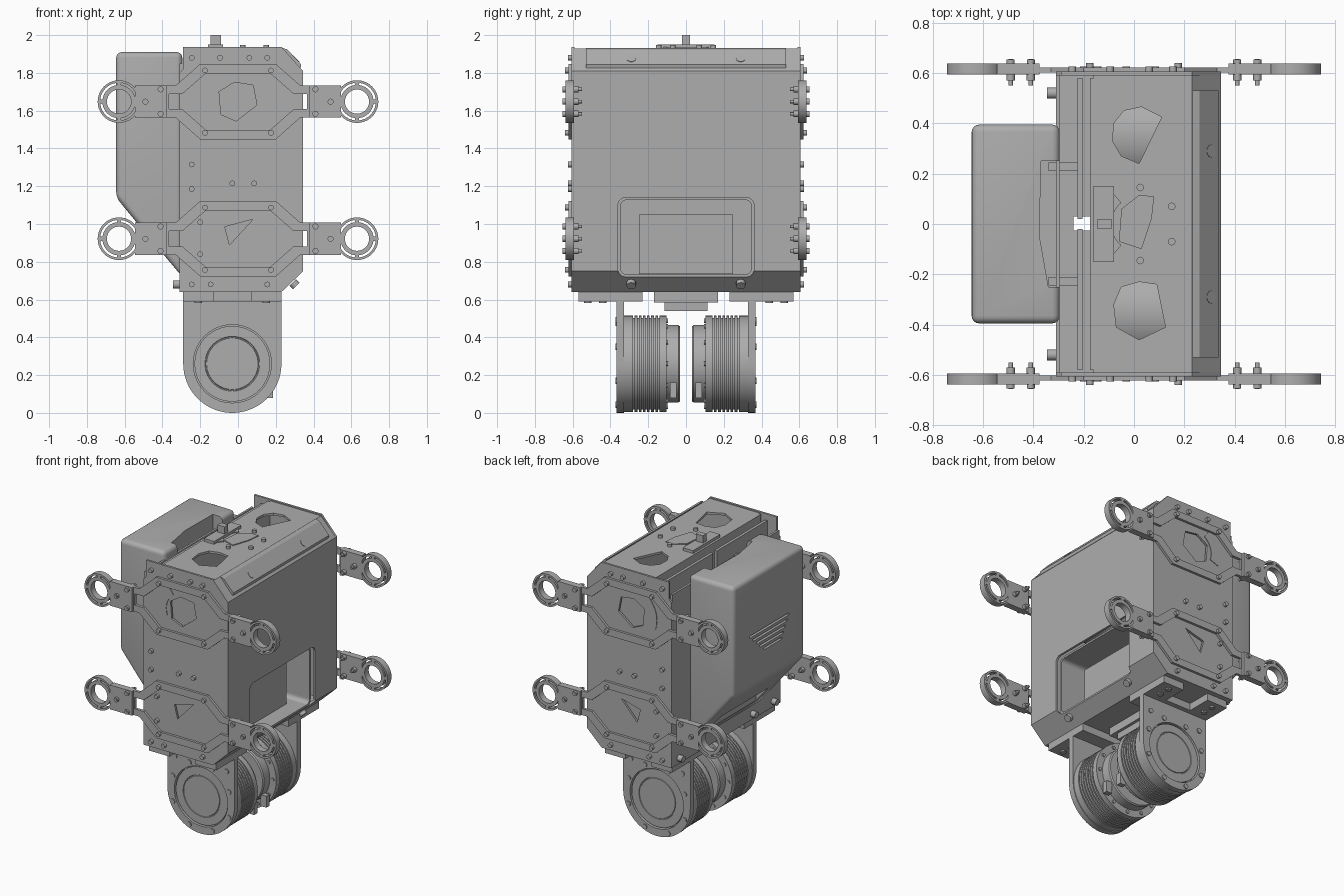
import bpy, bmesh
from math import cos, sin, pi, radians
from mathutils import Vector

cube = bpy.data.objects.get("Cube")
if cube:
    bpy.data.objects.remove(cube)

grey = bpy.data.materials.new("machined grey")
grey.use_nodes = True
grey.diffuse_color = (0.42, 0.42, 0.42, 1)
grey.node_tree.nodes["Principled BSDF"].inputs["Base Color"].default_value = (0.42, 0.42, 0.42, 1)


def finish(name, bm, smooth=False):
    bmesh.ops.recalc_face_normals(bm, faces=bm.faces)
    me = bpy.data.meshes.new(name)
    bm.to_mesh(me)
    bm.free()
    ob = bpy.data.objects.new(name, me)
    bpy.context.collection.objects.link(ob)
    me.materials.append(grey)
    if smooth:
        activate(ob)
        bpy.ops.object.shade_smooth_by_angle(angle=radians(35))
    return ob


def activate(ob):
    bpy.ops.object.select_all(action='DESELECT')
    bpy.context.view_layer.objects.active = ob
    ob.select_set(True)


def place(p, d, axis):
    return {'x': (d, p[0], p[1]), 'y': (p[0], d, p[1]), 'z': (p[0], p[1], d)}[axis]


def prism(name, pts, axis, a, b, smooth=False):
    bm = bmesh.new()
    lo, hi = ([bm.verts.new(place(p, d, axis)) for p in pts] for d in (a, b))
    bm.faces.new(lo)
    bm.faces.new(hi)
    for i in range(len(pts)):
        j = (i + 1) % len(pts)
        bm.faces.new((lo[i], lo[j], hi[j], hi[i]))
    return finish(name, bm, smooth)


def frame(name, outer, inner, axis, a, b, smooth=False):
    bm = bmesh.new()
    loops = [[bm.verts.new(place(p, d, axis)) for p in pts]
             for pts, d in ((outer, a), (outer, b), (inner, b), (inner, a))]
    n = len(outer)
    for k in range(4):
        u, v = loops[k], loops[(k + 1) % 4]
        for i in range(n):
            bm.faces.new((u[i], u[(i + 1) % n], v[(i + 1) % n], v[i]))
    return finish(name, bm, smooth)


def box(name, x0, x1, y0, y1, z0, z1):
    return prism(name, [(x0, y0), (x1, y0), (x1, y1), (x0, y1)], 'z', z0, z1)


def arc(cx, cy, r, a0=0, a1=360, n=40):
    steps = n if a1 - a0 == 360 else n - 1
    return [(cx + r * cos(radians(a0 + (a1 - a0) * i / steps)),
             cy + r * sin(radians(a0 + (a1 - a0) * i / steps))) for i in range(n)]


def rounded(x0, x1, y0, y1, r):
    corners = ((x1 - r, y1 - r), (x0 + r, y1 - r), (x0 + r, y0 + r), (x1 - r, y0 + r))
    return [p for i, c in enumerate(corners) for p in arc(*c, r, 90 * i, 90 * i + 90, 6)]


def sector(cx, cy, r0, r1, a0, a1):
    return arc(cx, cy, r1, a0, a1, 12) + arc(cx, cy, r0, a0, a1, 12)[::-1]


def lathe(name, profile, cx, cz, n=56):
    bm = bmesh.new()
    rings = [[bm.verts.new((x, y, z)) for x, z in arc(cx, cz, r, n=n)] for y, r in profile]
    for u, v in zip(rings, rings[1:]):
        for i in range(n):
            bm.faces.new((u[i], u[(i + 1) % n], v[(i + 1) % n], v[i]))
    bm.faces.new(rings[0])
    bm.faces.new(rings[-1])
    return finish(name, bm, True)


def screws(name, spots, r, length):
    # Each spot is a base point with the direction the head points in
    bm = bmesh.new()
    for pos, way in spots:
        d = Vector(way).normalized()
        m = d.to_track_quat('Z', 'Y').to_matrix().to_4x4()
        m.translation = Vector(pos) + d * length / 2
        bmesh.ops.create_cone(bm, cap_ends=True, segments=12, radius1=r, radius2=r, depth=length, matrix=m)
    return finish(name, bm, True)


def cut(ob, *cutters):
    activate(ob)
    for c in cutters:
        c.hide_render = True
        m = ob.modifiers.new("cut", 'BOOLEAN')
        m.operation, m.solver, m.object = 'DIFFERENCE', 'EXACT', c
        bpy.ops.object.modifier_apply(modifier=m.name)
        bpy.data.objects.remove(c)


# Folded shell: top, chamfers, right wall and floor
shell = prism("body_shell", [(-.16, 1.93), (.23, 1.93), (.345, 1.81), (.345, .75), (.23, .64), (-.31, .64),
                             (-.31, .655), (.224, .655), (.33, .757), (.33, 1.804), (.224, 1.915),
                             (-.16, 1.915)], 'y', -.592, .592)
window = rounded(-.36, .36, .72, 1.14, .04)
cut(shell, prism("window_cutter", window, 'x', .2, .5),
    prism("top_hole_cutter", [(-.08, .4), (-.04, .45), (.03, .465), (.11, .425), (.02, .24), (-.05, .27),
                              (-.085, .33)], 'z', 1.8, 2),
    prism("top_hole_cutter", [(-.08, -.32), (-.05, -.25), (.02, -.23), (.09, -.24), (.125, -.41),
                              (.02, -.46), (-.07, -.41)], 'z', 1.8, 2),
    box("floor_slot_cutter", -.24, -.165, -.025, .03, .5, .8))
frame("window_tray", window, rounded(-.345, .345, .733, 1.127, .03), 'x', .04, .312)
box("window_tray_back", .03, .045, -.36, .36, .72, 1.14)
box("inner_module", .045, .2, -.25, .25, .735, 1.05)
prism("chamfer_rail", [(.235, 1.932), (.26, 1.925), (.335, 1.845), (.33, 1.82)], 'y', -.53, .53)
prism("top_cover", [(-.06, -.07), (-.05, .06), (.02, .115), (.08, .11), (.07, .02), (.03, -.1)], 'z', 1.93, 1.936)
prism("top_arc_cover", sector(.02, 0, .11, .17, 130, 230), 'z', 1.93, 1.937)

# Back wall and the thin plates behind the top opening
box("back_plate", -.31, -.295, -.592, .592, .64, 1.85)
for y in (-.3, .3):
    box("inner_plate", -.225, -.205, y - .28, y + .28, .7, 1.9)
box("top_flange", -.175, -.16, -.58, .58, 1.6, 1.93)
for s in (-1, 1):
    box("handle_post", -.34, -.22, s * .21, s * .245, 1.72, 1.8)
    prism("inner_drum", arc(s * .35, 1.6, .22), 'x', -.13, .2, True)

# Small connector on top
box("connector_foot", -.16, -.08, -.15, .15, 1.93, 1.95)
box("connector_stem", -.145, -.09, -.02, .02, 1.95, 2)

# Rear pack
pack = prism("rear_pack", [(-.295, 1.91), (-.645, 1.91), (-.645, 1.14), (-.53, 1), (-.295, .72)], 'y', -.395, .395)
bev = pack.modifiers.new("round", 'BEVEL')
bev.width, bev.segments = .03, 4
activate(pack)
bpy.ops.object.modifier_apply(modifier=bev.name)
cut(pack, prism("notch_cutter", [(-.37, .25), (-.375, -.05), (-.34, -.25), (-.2, -.25), (-.2, .25)], 'z', 1.55, 2),
    prism("lower_hatch_cutter", [(-.48, .85), (-.44, .94), (-.36, .85), (-.36, .7)], 'y', -.26, .26),
    *[box("vent_cutter", -.7, -.62, -.22 + i * .02, .22 - i * .04, 1.49 - i * .035, 1.505 - i * .035)
      for i in range(5)])
activate(pack)
bpy.ops.object.shade_smooth_by_angle(angle=radians(35))


def quadrants(pts, cz):
    turn = pts + [(-x, z) for x, z in pts[::-1]]
    turn += [(-x, -z) for x, z in pts] + [(x, -z) for x, z in pts[::-1]]
    return [(x, z + cz) for x, z in turn]


face_screws = [(-.245, 1.88), (-.095, 1.88), (.06, 1.88), (.155, 1.88), (-.245, 1.315), (-.245, 1.185),
               (-.03, 1.215), (.085, 1.215), (-.2, 1.01), (-.2, .84), (-.245, .68), (-.145, .68), (.155, .68)]
for s in (-1, 1):
    # End plates with access openings
    end = prism("end_plate", [(-.29, 1.938), (.23, 1.938), (.345, 1.81), (.345, .75), (.23, .64), (-.31, .64),
                              (-.31, 1.8), (-.29, 1.82)], 'y', s * .59, s * .605)
    cut(end, prism("port_cutter", [(-.1, 1.7), (-.02, 1.75), (.08, 1.735), (.1, 1.63), (-.01, 1.545),
                                   (-.09, 1.58)], 'y', s * .5, s * .7),
        prism("slit_cutter", [(-.07, .985), (.08, 1.025), (-.045, .89)], 'y', s * .5, s * .7))
    prism("port_backing", arc(0, 1.645, .16), 'y', s * .56, s * .575)
    box("slit_backing", -.1, .1, s * .56, s * .575, .86, 1.05)
    prism("port_arc_cover", sector(0, 1.645, .13, .2, 125, 200), 'y', s * .6, s * .609)
    way = (0, s, 0)
    screws("end_plate_screws", [((x, s * .6, z), way) for x, z in face_screws], .015, .025)
    for cz in (1.648, .922):
        # Octagonal bands, arms and ring guides
        frame("arm_band", quadrants([(.39, .085), (.33, .085), (.2, .2)], cz),
              quadrants([(.365, .04), (.295, .04), (.17, .15)], cz), 'y', s * .602, s * .622)
        screws("band_screws", [((x, s * .615, cz + z), way) for x in (-.175, .175) for z in (-.165, .165)],
               .015, .025)
        for t in (-1, 1):
            box("ring_arm", t * .375, t * .545, s * .593, s * .638, cz - .085, cz + .085)
            spots = [(.41, -.065), (.41, .065), (.49, 0)]
            screws("arm_bolts", [((t * x, s * .55, cz + z), way) for x, z in spots], .009, .105)
            screws("arm_bolt_heads", [((t * x, s * .635, cz + z), way) for x, z in spots], .016, .018)
            screws("arm_nuts", [((t * x, s * .57, cz + z), way) for x, z in spots], .017, .025)
            cx = t * .63
            for r1, r0 in ((.113, .1), (.088, .064)):
                frame("ring_guide", arc(cx, cz, r1), arc(cx, cz, r0), 'y', s * .593, s * .638, True)
            for a in (0, 90, 180, 270):
                prism("ring_spoke", sector(cx, cz, .086, .102, a - 7, a + 7), 'y', s * .593, s * .638)

    # Hanging wheel brackets
    cx, cz = -.03, .26
    plate = prism("wheel_bracket", [(.23, .62)] + [(-.29, .62)] + arc(cx, cz, .26, 180, 360, 32),
                  'y', s * .327, s * .367, True)
    cut(plate, prism("hub_cutter", arc(cx, cz, .207), 'y', s * .2, s * .5))
    lathe("hub_cap", [(s * .31, .2), (s * .357, .2), (s * .357, .145), (s * .353, .143), (s * .353, .138),
                      (s * .357, .136)], cx, cz)
    for x0, x1 in ((-.29, -.13), (.07, .23)):
        box("bracket_flange", x0, x1, s * .23, s * .57, .59, .64)
    box("bracket_bridge", -.13, .07, s * .23, s * .4, .59, .64)
    screws("bracket_screws", [((x, s * .36, z), way) for x, z in
                              arc(cx, cz, .235, 22.5, 382.5, 8) + [(-.23, .49), (.17, .49)]], .017, .014)
    screws("flange_screws", [((x, s * y, .595), (0, 0, -1)) for x in (-.21, .15) for y in (.44, .52)], .02, .014)

    # Grooved wheel drum with a stepped inner hub
    profile = [(.33, .24), (.33, .255), (.285, .255)]
    for i in range(7):
        y = .28 - i * .022
        profile += [(y, .255), (y, .243), (y - .008, .243), (y - .008, .255)]
    profile += [(.102, .255), (.102, .205), (.04, .205), (.032, .198), (.032, .1)]
    lathe("wheel_drum", [(s * y, r) for y, r in profile], cx, cz)
    box("hub_socket", cx + .17, cx + .215, s * .05, s * .085, .08, .16)
    screws("hub_screws", [((x, s * .11, z), (0, -s, 0)) for x, z in arc(cx, cz, .228, n=12)], .012, .015)

# Block between the brackets
box("centre_mount", -.12, .06, -.17, .17, .585, .64)
box("centre_mount_block", -.1, .04, -.115, .115, .54, .59)

# Loose screws on the top, chamfers and rear foot
screws("top_screws", [((x, y, 1.925), (0, 0, 1)) for x, y in
                      [(-.1, .07), (-.1, -.07), (.15, .07), (.15, -.07), (.025, .145), (.025, -.145)]], .015, .023)
screws("chamfer_screws", [((.29, y, z), (1, 0, d)) for y in (-.29, .29) for z, d in ((1.86, 1), (.69, -1))],
       .025, .025)
screws("rear_foot_screws", [((-.305, y, .68), (-1, 0, 0)) for y in (-.52, -.29, .29, .52)], .022, .04)
